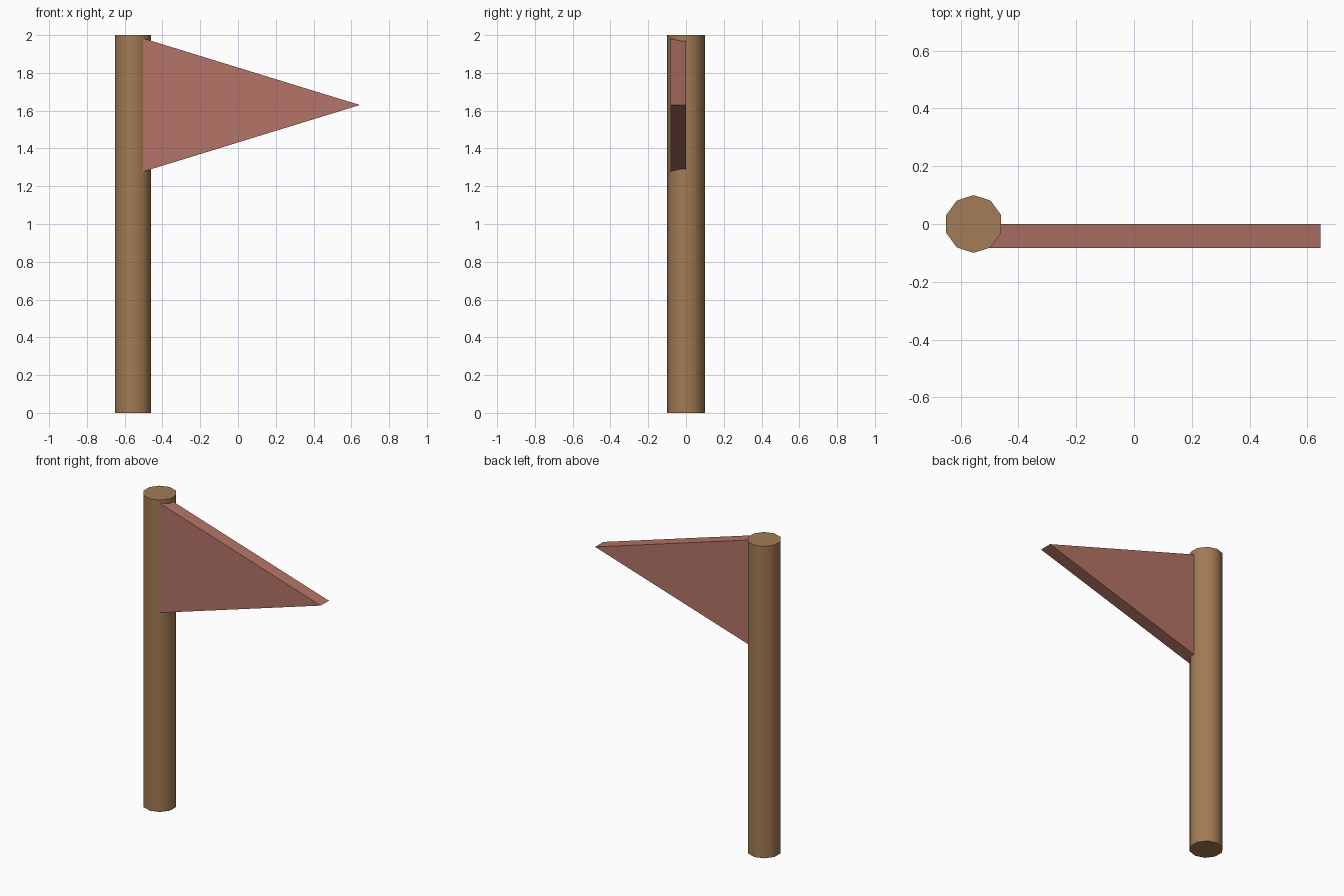
import bpy, bmesh
from mathutils import Vector

if "Cube" in bpy.data.objects:
    bpy.data.objects.remove(bpy.data.objects["Cube"])


def material(name, rgb):
    m = bpy.data.materials.new(name)
    m.diffuse_color = (*rgb, 1.0)
    m.use_nodes = True
    m.node_tree.nodes["Principled BSDF"].inputs["Base Color"].default_value = m.diffuse_color
    return m


wood = material("wood_brown", (0.36, 0.20, 0.09))
cloth = material("faded_red", (0.46, 0.175, 0.133))

POLE_X = -0.555

# Pole: ten-sided cylinder with smooth sides and flat caps
bpy.ops.mesh.primitive_cylinder_add(vertices=10, radius=0.1, depth=2.0,
                                    location=(POLE_X, 0, 1.0))
pole = bpy.context.object
pole.name = "pole"
pole.data.materials.append(wood)
bpy.ops.object.shade_smooth_by_angle(angle=0.9)

# Pennant: triangle extruded from the pole's middle plane towards the front
bm = bmesh.new()
profile = [(POLE_X, 1.261), (0.645, 1.63), (POLE_X, 1.999)]
front = bm.faces.new([bm.verts.new((x, -0.083, z)) for x, z in profile])
back = bmesh.ops.extrude_face_region(bm, geom=[front], use_keep_orig=True)
moved = [v for v in back["geom"] if isinstance(v, bmesh.types.BMVert)]
bmesh.ops.translate(bm, verts=moved, vec=Vector((0, 0.083, 0)))
bmesh.ops.recalc_face_normals(bm, faces=bm.faces)
mesh = bpy.data.meshes.new("pennant")
bm.to_mesh(mesh)
bm.free()
mesh.materials.append(cloth)
pennant = bpy.data.objects.new("pennant", mesh)
bpy.context.collection.objects.link(pennant)
